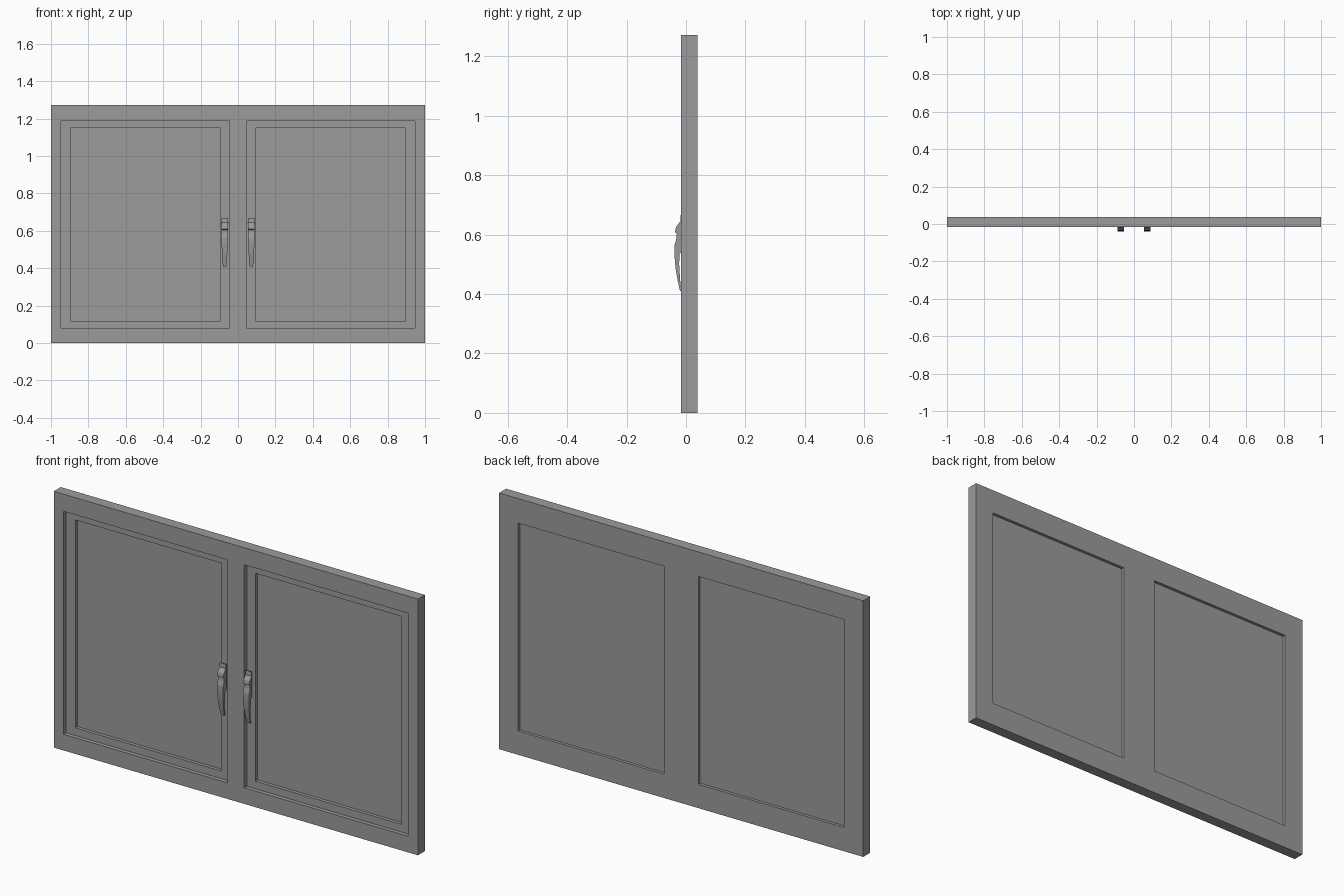
import bpy, bmesh

cube = bpy.data.objects.get("Cube")
if cube:
    bpy.data.objects.remove(cube, do_unlink=True)

# One plain grey for everything
grey = bpy.data.materials.new("plain_grey")
grey.use_nodes = True
colour = (0.33, 0.33, 0.33, 1)
grey.diffuse_color = colour
grey.node_tree.nodes["Principled BSDF"].inputs["Base Color"].default_value = colour


def loft(name, rings):
    """Bridge a row of equal-length point rings and cap both ends."""
    bm = bmesh.new()
    loops = [[bm.verts.new(p) for p in ring] for ring in rings]
    n = len(loops[0])
    for a, b in zip(loops, loops[1:]):
        for i in range(n):
            j = (i + 1) % n
            bm.faces.new((a[i], a[j], b[j], b[i]))
    bm.faces.new(loops[0])
    bm.faces.new(loops[-1])
    bmesh.ops.recalc_face_normals(bm, faces=bm.faces)
    mesh = bpy.data.meshes.new(name)
    bm.to_mesh(mesh)
    bm.free()
    mesh.materials.append(grey)
    obj = bpy.data.objects.new(name, mesh)
    bpy.context.collection.objects.link(obj)
    return obj


# Door outlines: left, right, bottom, top
FRAME = (0.0, 1.0, 0.0, 1.272)
STEP = (0.046, 0.947, 0.08, 1.187)
PANEL = (0.094, 0.895, 0.118, 1.15)
FRONT, LEDGE, PANEL_FRONT, PANEL_BACK, BACK = -0.017, 0.003, 0.02, 0.023, 0.038


def rect(bounds, y, side):
    x0, x1, z0, z1 = bounds
    return [(side * x, y, z) for x, z in ((x0, z0), (x1, z0), (x1, z1), (x0, z1))]


# Handle side outline, as (y, z): plate, catch, waist and long curved grip
HANDLE = [(-0.015, 0.667), (-0.018, 0.667), (-0.019, 0.645), (-0.034, 0.626),
          (-0.037, 0.608), (-0.031, 0.604), (-0.032, 0.588), (-0.039, 0.562),
          (-0.039, 0.53), (-0.035, 0.485), (-0.028, 0.445), (-0.020, 0.41),
          (-0.015, 0.41), (-0.020, 0.45), (-0.023, 0.50), (-0.022, 0.535),
          (-0.015, 0.54)]


def handle_side(centre, sign):
    # The grip narrows toward its lower end
    return [(centre + sign * (0.017 - 0.06 * max(0, 0.53 - z)), y, z)
            for y, z in HANDLE]


for side, label in ((1, "left"), (-1, "right")):
    # Door with a stepped recess in front and a plain recess behind
    loft(label + "_door", [rect(b, y, side) for b, y in (
        (PANEL, PANEL_BACK), (PANEL, BACK), (FRAME, BACK), (FRAME, FRONT),
        (STEP, FRONT), (STEP, LEDGE), (PANEL, LEDGE), (PANEL, PANEL_FRONT))])
    centre = side * 0.071
    loft(label + "_handle", [handle_side(centre, -1), handle_side(centre, 1)])
